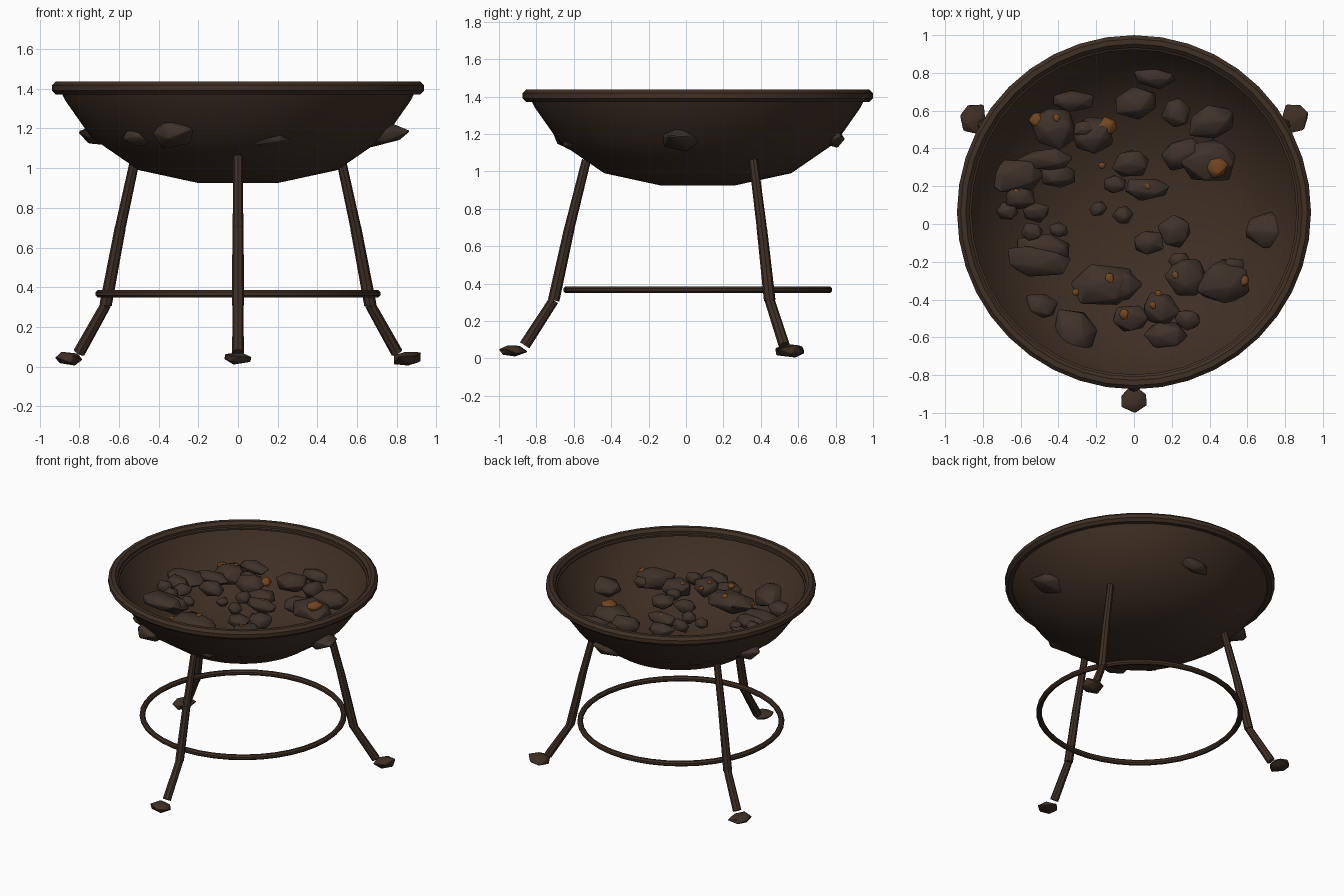
import bpy
import bmesh
import math
import random
from mathutils import Vector, Euler

random.seed(7)
cube = bpy.data.objects.get("Cube")
if cube:
    bpy.data.objects.remove(cube, do_unlink=True)

CENTER = Vector((0, 0.0625, 0))
COAL_Z = 1.18


def material(name, rgb):
    mat = bpy.data.materials.new(name)
    mat.use_nodes = True
    color = (*rgb, 1)
    mat.diffuse_color = color
    bsdf = next(n for n in mat.node_tree.nodes if n.type == "BSDF_PRINCIPLED")
    bsdf.inputs["Base Color"].default_value = color
    bsdf.inputs["Roughness"].default_value = 0.9
    return mat


iron = material("rusty dark iron", (0.05, 0.029, 0.018))
char = material("charred coal", (0.05, 0.032, 0.023))
glow = material("dull orange ember", (0.17, 0.06, 0.015))


def finish(name, bm, mat, angle=40):
    bmesh.ops.recalc_face_normals(bm, faces=bm.faces)
    mesh = bpy.data.meshes.new(name)
    bm.to_mesh(mesh)
    bm.free()
    mesh.materials.append(mat)
    obj = bpy.data.objects.new(name, mesh)
    bpy.context.collection.objects.link(obj)
    bpy.ops.object.select_all(action="DESELECT")
    obj.select_set(True)
    bpy.context.view_layer.objects.active = obj
    bpy.ops.object.shade_smooth_by_angle(angle=math.radians(angle))
    return obj


def lathe(name, profile, closed, steps, mat):
    """Spin an (r, z) profile around the bowl axis."""
    bm = bmesh.new()
    verts = [bm.verts.new((r, 0, z)) for r, z in profile]
    pairs = list(zip(verts, verts[1:]))
    if closed:
        pairs.append((verts[-1], verts[0]))
    edges = [bm.edges.new(p) for p in pairs]
    bmesh.ops.spin(bm, geom=verts + edges, cent=(0, 0, 0), axis=(0, 0, 1),
                   angle=math.tau, steps=steps)
    bmesh.ops.remove_doubles(bm, verts=bm.verts, dist=0.0005)
    bmesh.ops.translate(bm, verts=bm.verts, vec=CENTER)
    return finish(name, bm, mat)


def hoop(name, major, minor, height, z, sides):
    profile = []
    for i in range(sides):
        a = math.tau * (i + 0.5) / sides
        profile.append((major + minor * math.cos(a), z + height * math.sin(a)))
    return lathe(name, profile, True, 40, iron)


def add_rod(bm, start, end, radius):
    axis = end - start
    rod = bmesh.ops.create_cone(bm, cap_ends=True, segments=8, radius1=radius,
                                radius2=radius * 0.9, depth=axis.length)
    turn = Vector((0, 0, 1)).rotation_difference(axis).to_matrix()
    bmesh.ops.rotate(bm, verts=rod["verts"], matrix=turn, cent=(0, 0, 0))
    bmesh.ops.translate(bm, verts=rod["verts"], vec=(start + end) / 2)


def lump(name, center, half, mat, angle=42, jitter=0.2):
    """Irregular convex stone that fills the given half sizes."""
    bm = bmesh.new()
    bmesh.ops.create_icosphere(bm, subdivisions=1, radius=1)
    turn = Euler([random.uniform(0, math.pi) for _ in range(3)]).to_matrix()
    points = [turn @ v.co * random.uniform(1 - jitter, 1 + jitter) for v in bm.verts]
    bm.clear()
    for axis in range(3):
        low = min(p[axis] for p in points)
        high = max(p[axis] for p in points)
        for p in points:
            p[axis] = center[axis] + half[axis] * (2 * (p[axis] - low) / (high - low) - 1)
    for p in points:
        bm.verts.new(p)
    hull = bmesh.ops.convex_hull(bm, input=bm.verts)
    bmesh.ops.delete(bm, geom=[v for v in bm.verts if not v.link_faces], context="VERTS")
    bmesh.ops.bevel(bm, geom=list(bm.edges), offset=min(half) * 0.08,
                    segments=1, affect="EDGES", clamp_overlap=True)
    return finish(name, bm, mat, angle)


# Thin-walled bowl and rolled rim
outer = [(0, 0.925), (0.2, 0.925), (0.5, 0.99), (0.74, 1.155), (0.87, 1.34), (0.9, 1.4)]
inner = [(max(r - 0.012, 0), z + 0.012) for r, z in reversed(outer)]
lathe("bowl", outer + inner, False, 40, iron)
hoop("bowl_rim", 0.904, 0.036, 0.036, 1.404, 8)
hoop("inner_lip", 0.872, 0.014, 0.012, 1.39, 6)

# Brace ring between the legs
hoop("brace_ring", 0.7, 0.02, 0.02, 0.367, 8)

# Three bent legs with stone-like feet
leg_path = [(0.595, 1.06), (0.685, 0.7), (0.77, 0.31), (0.925, 0.07)]
for name, degrees in (("front", -90), ("left", 30), ("right", 150)):
    a = math.radians(degrees)
    out = Vector((math.cos(a), math.sin(a), 0))
    joints = [CENTER + out * r + Vector((0, 0, z)) for r, z in leg_path]
    bm = bmesh.new()
    for start, end, radius in zip(joints, joints[1:], (0.027, 0.031, 0.03)):
        add_rod(bm, end, start, radius)
    finish(name + "_leg", bm, iron)
    foot = CENTER + out * 0.985 + Vector((0, 0, 0.04))
    lump(name + "_foot", foot, (0.069, 0.078, 0.03 if degrees < 0 else 0.035), iron, 30)

# Large coals: x, y, half width, half depth in hundredths
large_coals = [
    (11, 78, 11, 7), (1, 64, 11, 9), (-32, 65, 11, 6), (22, 59, 8, 8),
    (41, 54, 12, 9), (-42, 50, 13, 11), (-22, 47, 11, 10), (27, 37, 13, 9),
    (39, 34, 15, 11), (-2, 32, 10, 7), (7, 18, 12, 6), (-48, 34, 16, 6),
    (-64, 25, 17, 9), (-40, 26, 9, 7), (-48, -14, 14, 9), (-50, -20, 17, 8),
    (21, -4, 9, 9), (73, -3, 14, 10), (28, -28, 12, 10), (47, -30, 14, 12),
    (-16, -32, 18, 11), (-7, -33, 12, 9), (-31, -58, 12, 13), (-1, -50, 10, 7),
    (15, -45, 10, 9), (17, -59, 12, 7),
]
# Small coals: x, y, half size in hundredths
small_coals = [
    (-26, 50, 6), (-10, 21, 6), (-60, 14, 8), (-67, 7, 6), (-52, 6, 7),
    (-19, 8, 5), (-6, 5, 6), (-54, -4, 6), (-40, -3, 5), (8, -10, 8),
    (24, -20, 6), (52, -23, 6), (-49, -44, 9), (28, -51, 7),
]
coals = large_coals + [(x, y, s, s * 0.8) for x, y, s in small_coals]
bed = []
for i, coal in enumerate(coals):
    x, y, w, d = (n / 100 for n in coal)
    half = Vector((w, d, 0.02 + 0.45 * min(w, d)))
    center = Vector((x, y, COAL_Z + random.uniform(-0.02, 0.01)))
    lump(f"coal_{i + 1}", center, half, char)
    bed.append((center, half))


def bed_height(x, y):
    """Top of the coals below a point."""
    best = COAL_Z - 0.02
    for c, h in bed:
        inside = 1 - ((x - c.x) / h.x) ** 2 - ((y - c.y) / h.y) ** 2
        if inside > 0:
            best = max(best, c.z + h.z * math.sqrt(inside))
    return best


# Glowing chips sunk into the coals
embers = [
    (44, 30, 6), (-52, 55, 4), (-14, 52, 5), (-17, 31, 2), (-5, -48, 3),
    (-13, -29, 3), (13, -37, 2), (-31, -36, 2), (22, -27, 2), (58, -30, 3),
    (7, 20, 2), (-62, 17, 2), (-41, 56, 2), (10, -43, 2),
]
for i, ember in enumerate(embers):
    x, y, s = (n / 100 for n in ember)
    z = bed_height(x, y) - 0.3 * s
    lump(f"ember_{i + 1}", Vector((x, y, z)), (s, s, s * 0.6), glow)
